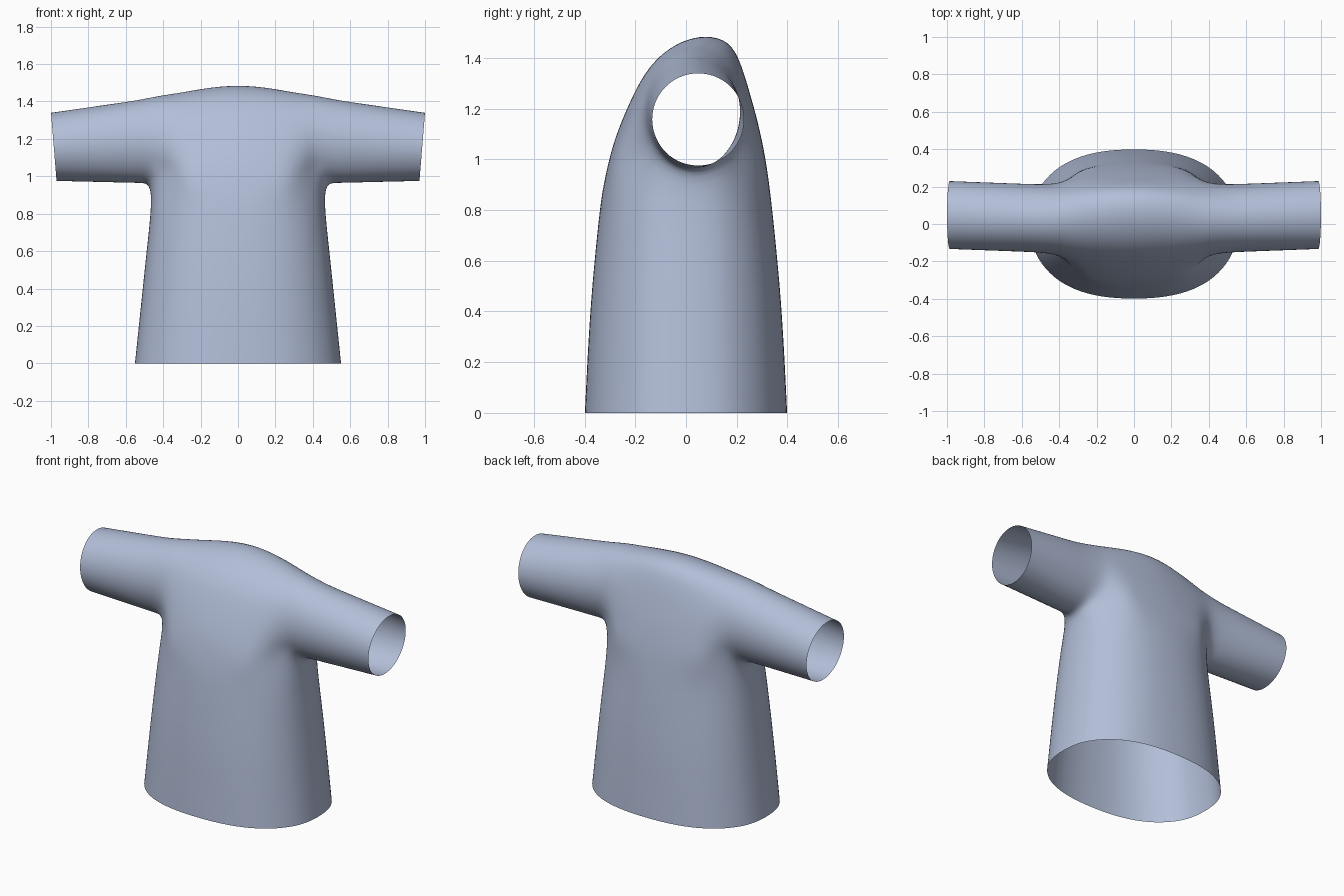
import bpy, bmesh, math
from mathutils import Vector

if "Cube" in bpy.data.objects:
    bpy.data.objects.remove(bpy.data.objects["Cube"])

E = 2.4            # roundness of the torso cross-section
ARC, LOW = 13, 6   # segments over the shoulder / under the arm
HALF = math.radians(50)

fabric = bpy.data.materials.new("blue_grey_fabric")
fabric.diffuse_color = (0.45, 0.52, 0.69, 1)
fabric.use_nodes = True
fabric.node_tree.nodes["Principled BSDF"].inputs["Base Color"].default_value = fabric.diffuse_color

# Body profile over the middle, front chest to back: (y, z)
PROFILE = [(-.315, .95), (-.285, 1.08), (-.23, 1.21), (-.178, 1.32), (-.115, 1.405),
           (-.02, 1.468), (.05, 1.495), (.11, 1.49), (.172, 1.475), (.21, 1.405),
           (.25, 1.27), (.29, 1.13), (.318, .98)]


def resample(pts, n):
    """n + 1 evenly spaced points on a polyline."""
    pts = [Vector(p) for p in pts]
    lens = [(b - a).length for a, b in zip(pts, pts[1:])]
    out = []
    for i in range(n + 1):
        d = sum(lens) * i / n
        for k, l in enumerate(lens):
            if d <= l or k == len(lens) - 1:
                out.append(pts[k].lerp(pts[k + 1], min(d / l, 1)))
                break
            d -= l
    return out


def sleeve_point(x, phi):
    """Point on the sleeve; phi runs from the bottom over the front."""
    ax = abs(x)
    top = 1.416 - .146 * (max(ax, .42) - .5)
    bot = .961 + .012 * max(ax - .5, 0) / .5
    cy = .028 + .02 * max(ax - .45, 0) / .55
    r = (top - bot) / 2
    return cy - .185 * math.sin(phi), bot + r - r * math.cos(phi)


def other(u):
    return max(0, 1 - abs(u) ** E) ** (1 / E)


body = resample(PROFILE, ARC)
bm = bmesh.new()


def arch(x):
    """Front chest, over the shoulder, to the back."""
    row = []
    for i in range(ARC + 1):
        phi = HALF + (2 * math.pi - 2 * HALF) * i / ARC
        sy, sz = sleeve_point(x, phi)
        t = math.sin(math.pi * i / ARC)
        low = other(x / .46) if abs(x) < .46 else 0
        high = math.cos(math.pi / 2 * min(abs(x) / .55, 1)) ** 2
        # the corner column is pure sleeve
        low = max(0, (low - .5) / .5) if abs(x) > .3 else low
        w = low * (1 - t) + high * t
        p = Vector((sy, sz)).lerp(body[i], w)
        slant = .03 * max(0, abs(x) - .5) / .5 * (1 + math.cos(phi)) / 2
        row.append(bm.verts.new((x - math.copysign(slant, x), p.x, p.y)))
    return row


def underarm(x):
    """Lower part of the sleeve loop, front to back, without its ends."""
    row = []
    for j in range(1, LOW):
        phi = HALF - 2 * HALF * j / LOW
        y, z = sleeve_point(x, phi)
        f = abs(x)
        f += .05 * math.cos(phi * .9 / HALF * math.pi / 2) if f < .45 else 0
        f -= .03 * max(0, f - .5) / .5 * (1 + math.cos(phi)) / 2
        row.append(bm.verts.new((math.copysign(f, x), y, z)))
    return row


def bridge(a, b, closed=False):
    n = len(a)
    for i in range(n if closed else n - 1):
        k = (i + 1) % n
        bm.faces.new((a[i], a[k], b[k], b[i]))


# Shoulders and chest: arches from one armhole to the other
stations = [-.42, -.36, -.28, -.19, -.095, 0, .095, .19, .28, .36, .42]
arches = [arch(x) for x in stations]
for a, b in zip(arches, arches[1:]):
    bridge(a, b)

# Sleeves: closed loops running out from each armhole
under = {}
for s, first in ((1, arches[-1]), (-1, arches[0])):
    under[s] = underarm(s * .42)
    prev = first + under[s][::-1]
    for x in (.53, .64, .76, .88, 1.0):
        loop = arch(s * x) + underarm(s * x)[::-1]
        bridge(prev, loop, True)
        prev = loop

# Torso: rings dropping from chest and underarms to the hem
ring = ([a[0] for a in arches] + under[1] +
        [a[-1] for a in reversed(arches)] + under[-1][::-1])
front = [(x / .46, -other(x / .46)) for x in stations]
corner = other(.42 / .46)
side = [(other(v), v) for v in (corner * (2 * j / LOW - 1) for j in range(1, LOW))]
unit = front + side + [(u, -v) for u, v in reversed(front)] + \
    [(-u, v) for u, v in reversed(side)]
for z, rx, ry in ((.85, .462, .336), (.64, .485, .358), (.43, .507, .377),
                  (.21, .53, .39), (0, .552, .4)):
    lower = [bm.verts.new((u * rx, v * ry, z)) for u, v in unit]
    bridge(ring, lower, True)
    ring = lower

bmesh.ops.recalc_face_normals(bm, faces=bm.faces)
# Make sure the outside of the cloth faces outward
bm.faces.ensure_lookup_table()
top = max(bm.faces, key=lambda f: f.calc_center_median().z)
top.normal_update()
if top.normal.z < 0:
    bmesh.ops.reverse_faces(bm, faces=bm.faces)

mesh = bpy.data.meshes.new("shirt")
bm.to_mesh(mesh)
bm.free()
mesh.materials.append(fabric)
mesh.shade_smooth()
shirt = bpy.data.objects.new("shirt", mesh)
bpy.context.collection.objects.link(shirt)
sub = shirt.modifiers.new("smooth_cloth", 'SUBSURF')
sub.levels = sub.render_levels = 2
